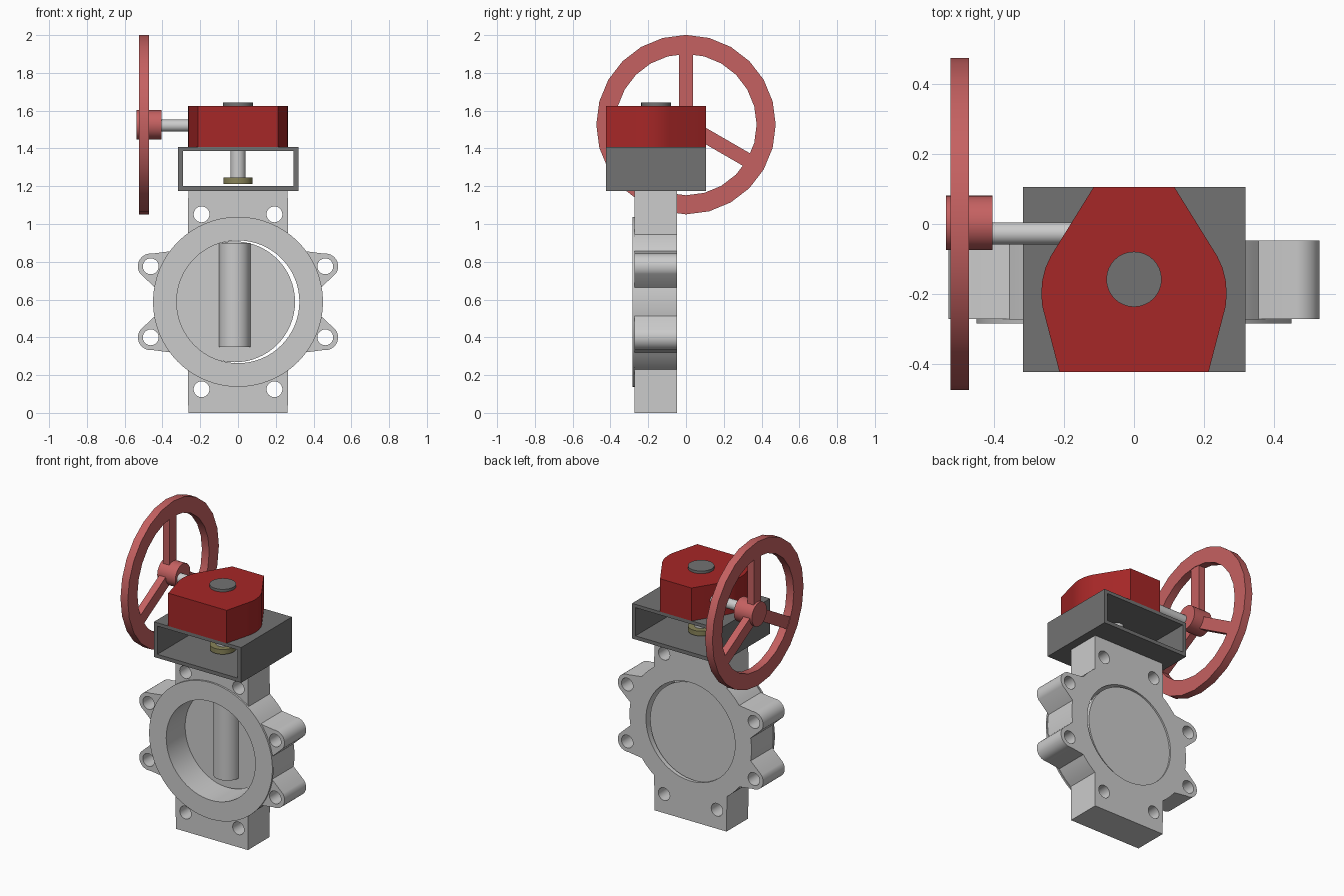
import bpy, bmesh
from math import sin, cos, pi, radians, atan2
from mathutils import Matrix, Vector

if "Cube" in bpy.data.objects:
    bpy.data.objects.remove(bpy.data.objects["Cube"])

AXES = {  # columns: where profile u, profile v and depth point
    'X': Matrix(((0, 0, 1), (1, 0, 0), (0, 1, 0))),
    'Y': Matrix(((1, 0, 0), (0, 0, -1), (0, 1, 0))),
    'Z': Matrix.Identity(3),
}


def material(name, rgb):
    m = bpy.data.materials.new(name)
    m.diffuse_color = (*rgb, 1)
    m.use_nodes = True
    m.node_tree.nodes["Principled BSDF"].inputs["Base Color"].default_value = m.diffuse_color
    return m


def circle(u, v, r, n=48, start=0.0):
    return [(u + r * cos(start + 2 * pi * i / n), v + r * sin(start + 2 * pi * i / n)) for i in range(n)]


def arc(u, v, r, a0, a1, n):
    return [(u + r * cos(a0 + (a1 - a0) * i / n), v + r * sin(a0 + (a1 - a0) * i / n)) for i in range(n + 1)]


def rect(u0, u1, v0, v1):
    return [(u0, v0), (u1, v0), (u1, v1), (u0, v1)]


def prism(name, loops, axis, lo, hi, mat=None):
    """Extrude an outline (first loop) with holes (other loops) along an axis."""
    cu = bpy.data.curves.new(name, 'CURVE')
    cu.dimensions, cu.fill_mode = '2D', 'BOTH'
    cu.extrude = (hi - lo) / 2
    for pts in loops:
        sp = cu.splines.new('POLY')
        sp.points.add(len(pts) - 1)
        for p, (u, v) in zip(sp.points, pts):
            p.co = (u, v, 0, 1)
        sp.use_cyclic_u = True
    ob = bpy.data.objects.new(name, cu)
    bpy.context.collection.objects.link(ob)
    bpy.ops.object.select_all(action='DESELECT')
    ob.select_set(True)
    bpy.context.view_layer.objects.active = ob
    bpy.ops.object.convert(target='MESH')
    ob = bpy.context.object
    ob.name = name
    bm = bmesh.new()
    bm.from_mesh(ob.data)
    bmesh.ops.remove_doubles(bm, verts=bm.verts, dist=1e-5)
    shift = Vector([(lo + hi) / 2 if a == axis else 0 for a in 'XYZ'])
    bm.transform(Matrix.Translation(shift) @ AXES[axis].to_4x4())
    bmesh.ops.recalc_face_normals(bm, faces=bm.faces)
    bm.to_mesh(ob.data)
    bm.free()
    if mat:
        ob.data.materials.append(mat)
    bpy.ops.object.shade_smooth_by_angle(angle=radians(30))
    return ob


wheel_red = material("wheel_red", (0.56, 0.12, 0.12))
box_red = material("box_red", (0.38, 0.02, 0.02))
dark = material("dark_grey", (0.17, 0.17, 0.17))
brass = material("brass", (0.25, 0.23, 0.10))

CZ, CY = 0.588, -0.158      # bore centre height, stem depth
BODY_R, BORE_R = 0.445, 0.325
LUG, LUG_R = (0.462, 0.188), 0.068

# Valve body: plate, round body and lugs as one outline, one quarter mirrored
quarter = arc(0, 0, BODY_R, 0, atan2(0.075, 0.439), 5)
quarter += arc(*LUG, LUG_R, radians(-36), radians(98), 12)
quarter += arc(0, 0, BODY_R, atan2(0.268, 0.355), atan2(0.357, 0.265), 5)
quarter += [(0.263, CZ)]
right = [(u, -v) for u, v in reversed(quarter[1:])] + quarter
outline = right + [(-u, v) for u, v in reversed(right)]
outline = [(u, v + CZ) for u, v in outline]
holes = [circle(sx * u, CZ + sz * v, 0.042, 24)
         for u, v in (LUG, (0.193, 0.463)) for sx in (-1, 1) for sz in (-1, 1)]
bore = circle(0, CZ, BORE_R, 64)
prism("valve_body", [outline, bore] + holes, 'Y', -0.272, -0.047)
prism("flange_ring", [circle(0, CZ, 0.45, 64), bore], 'Y', -0.284, -0.272)

# Disc, slightly off centre, with its shaft boss
prism("valve_disc", [circle(-0.018, CZ, 0.32, 64)], 'Y', -0.087, -0.058)
boss = arc(-0.018, -0.086, 0.083, pi, 2 * pi, 20)
prism("disc_boss", [boss], 'Z', 0.35, 0.90)

# Mounting bracket: square tube open to front and back
prism("bracket", [rect(-0.317, 0.319, 1.176, 1.408), rect(-0.292, 0.294, 1.2, 1.386)],
      'Y', -0.423, 0.106, dark)
prism("stem", [circle(0, CY, 0.04, 32)], 'Z', 1.215, 1.41)
prism("stem_collar", [circle(0, CY, 0.078, 32)], 'Z', 1.213, 1.245, brass)

# Gearbox with rounded shoulders and cap
side = [(0.213, -0.423), (0.253, -0.27), (0.262, -0.235), (0.265, -0.2),
        (0.262, -0.16), (0.253, -0.125), (0.238, -0.092), (0.115, 0.106)]
prism("gearbox", [side + [(-u, v) for u, v in reversed(side)]], 'Z', 1.408, 1.625, box_red)
prism("gearbox_cap", [circle(0, CY, 0.079, 32)], 'Z', 1.62, 1.642, dark)

# Handwheel: rod, hub, rim, three spokes
WZ = 1.526
prism("wheel_rod", [circle(-0.027, 1.521, 0.032, 32)], 'X', -0.42, -0.12)
prism("wheel_hub", [circle(0.003, WZ, 0.078, 32)], 'X', -0.537, -0.405, wheel_red)
prism("wheel_rim", [circle(0, WZ, 0.475, 24), circle(0, WZ, 0.374, 24)], 'X', -0.525, -0.472, wheel_red)
for i in range(3):
    a = pi / 2 + i * 2 * pi / 3
    c, s = cos(a), sin(a)
    spoke = [(u * c - v * s, WZ + u * s + v * c) for u, v in rect(0.05, 0.385, -0.038, 0.038)]
    prism(f"wheel_spoke_{i + 1}", [spoke], 'X', -0.522, -0.475, wheel_red)
